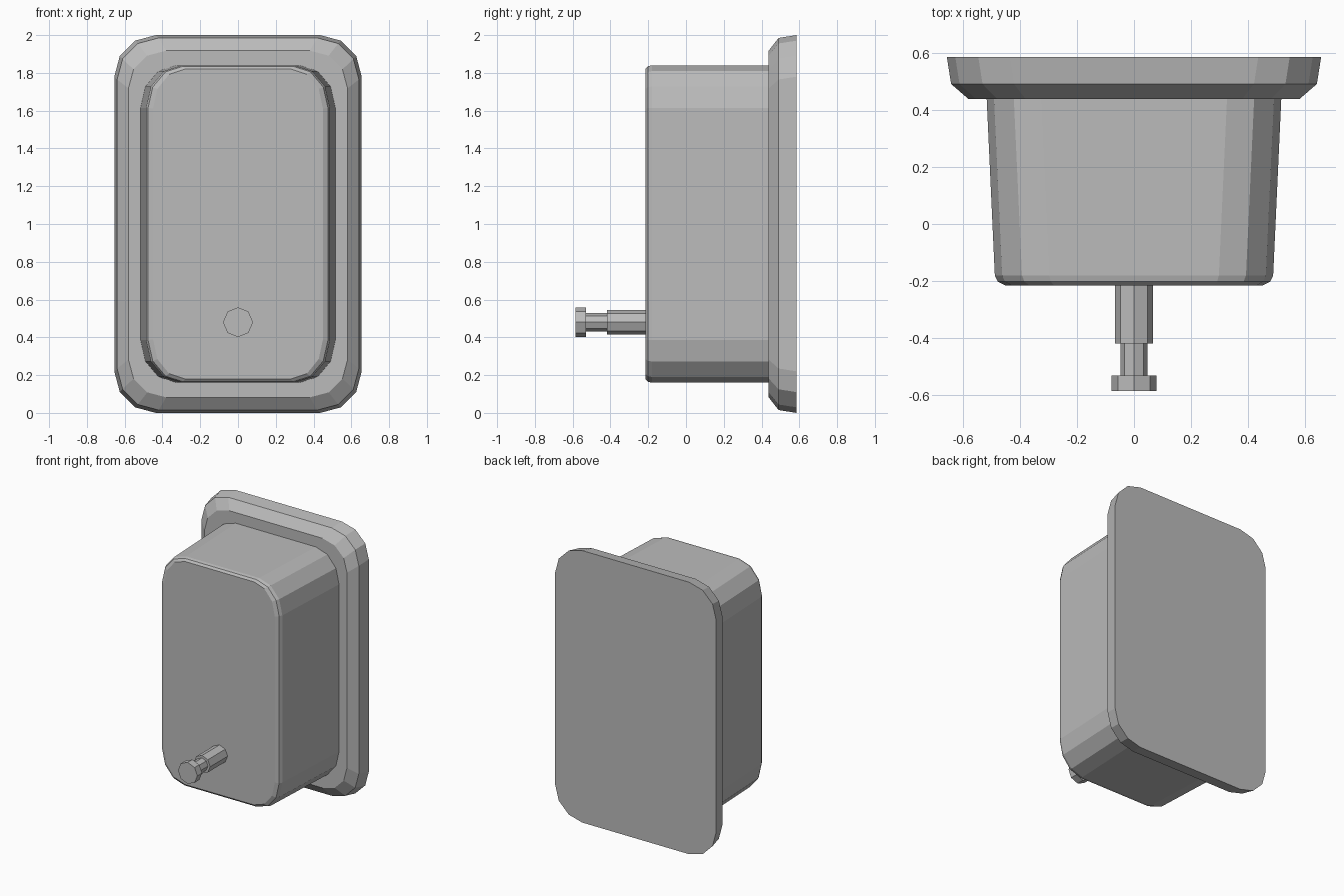
import bpy
import math

cube = bpy.data.objects.get("Cube")
if cube:
    bpy.data.objects.remove(cube, do_unlink=True)

metal = bpy.data.materials.new("brushed grey metal")
metal.use_nodes = True
grey = (0.5, 0.5, 0.5, 1)
metal.diffuse_color = grey
metal.node_tree.nodes["Principled BSDF"].inputs["Base Color"].default_value = grey


def rounded_ring(y, half_w, half_h, rx, rz, steps=3):
    """Rounded rectangle facing -y, centred at mid height."""
    ring = []
    for quarter, (sx, sz) in enumerate([(1, 1), (-1, 1), (-1, -1), (1, -1)]):
        for i in range(steps + 1):
            a = math.pi / 2 * (quarter + i / steps)
            ring.append((sx * (half_w - rx) + rx * math.cos(a), y,
                         1 + sz * (half_h - rz) + rz * math.sin(a)))
    return ring


def octagon(y, radius, z=0.48):
    return [(radius * math.cos(i * math.pi / 4), y, z + radius * math.sin(i * math.pi / 4))
            for i in range(8)]


def loft(name, rings):
    """Skin rings running from back to front and cap both ends."""
    n = len(rings[0])
    verts = [p for ring in rings for p in ring]
    faces = [tuple(range(n))[::-1], tuple(range(len(verts) - n, len(verts)))]
    for r in range(len(rings) - 1):
        for i in range(n):
            j = (i + 1) % n
            faces.append((r * n + i, r * n + j, r * n + n + j, r * n + n + i))
    mesh = bpy.data.meshes.new(name)
    mesh.from_pydata(verts, [], faces)
    mesh.materials.append(metal)
    obj = bpy.data.objects.new(name, mesh)
    bpy.context.collection.objects.link(obj)
    return obj


# Flanged wall plate with a bevelled front rim
loft("wall_plate", [
    rounded_ring(0.585, 0.655, 1.0, 0.22, 0.22),
    rounded_ring(0.49, 0.64, 0.985, 0.22, 0.22),
    rounded_ring(0.438, 0.58, 0.918, 0.2, 0.2),
])

# Tank, tapering in width, with a small chamfer on the front edge
loft("tank", [
    rounded_ring(0.45, 0.516, 0.84, 0.19, 0.225),
    rounded_ring(-0.18, 0.487, 0.84, 0.19, 0.225),
    rounded_ring(-0.202, 0.476, 0.835, 0.185, 0.22),
    rounded_ring(-0.215, 0.45, 0.82, 0.17, 0.21),
])

# Push valve: sleeve, plunger and button
for name, back, front, radius in [
    ("valve_sleeve", -0.2, -0.418, 0.066),
    ("valve_plunger", -0.41, -0.535, 0.048),
    ("valve_button", -0.53, -0.585, 0.079),
]:
    loft(name, [octagon(back, radius), octagon(front, radius)])
